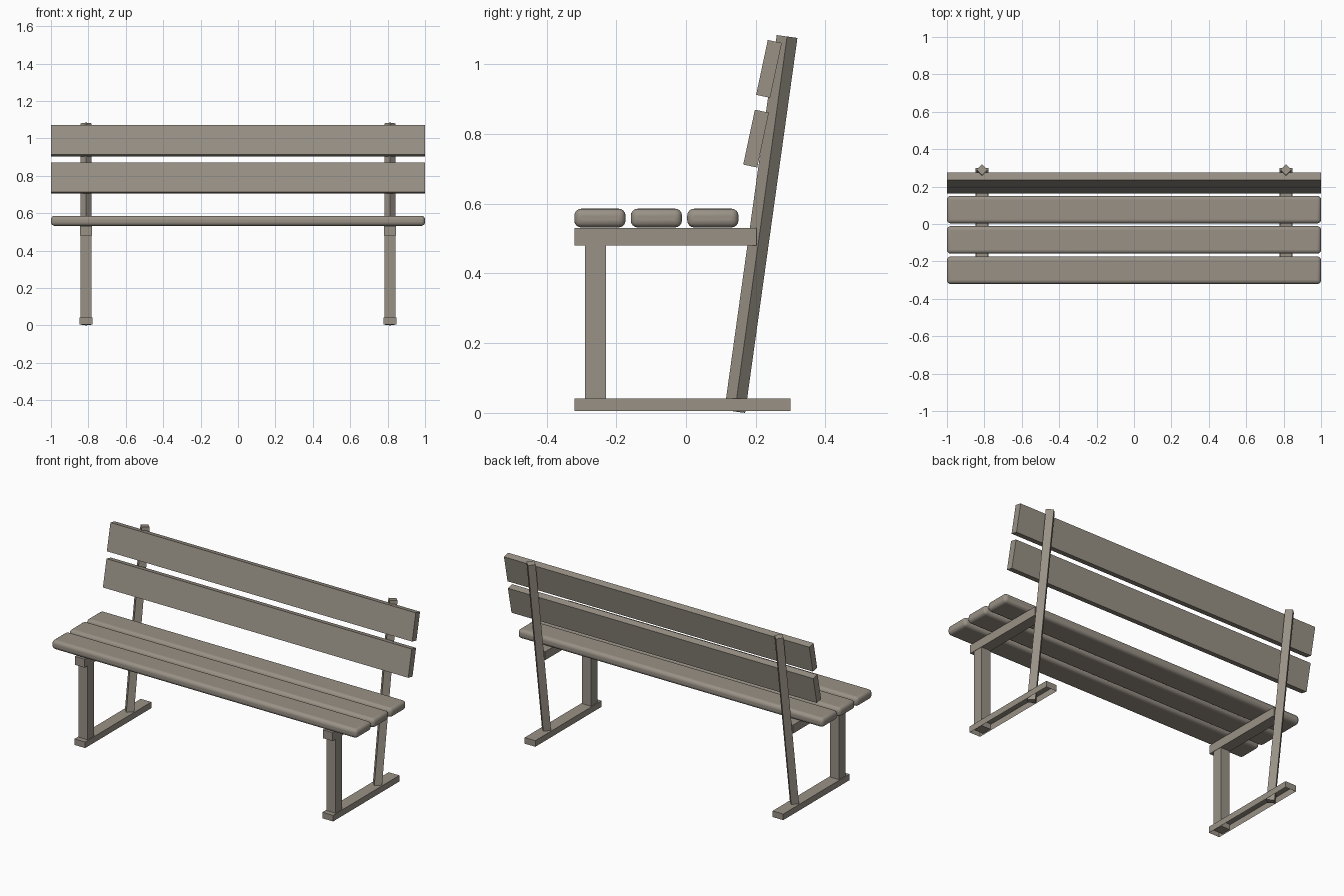
import bpy
import bmesh
import math
from mathutils import Matrix, Vector

cube = bpy.data.objects.get("Cube")
if cube:
    bpy.data.objects.remove(cube, do_unlink=True)

# One weathered wood colour for the whole bench
wood = bpy.data.materials.new("weathered_wood")
wood.use_nodes = True
colour = (0.32, 0.285, 0.24, 1)
wood.diffuse_color = colour
wood.node_tree.nodes["Principled BSDF"].inputs["Base Color"].default_value = colour


def finish(name, bm):
    mesh = bpy.data.meshes.new(name)
    bm.to_mesh(mesh)
    bm.free()
    mesh.materials.append(wood)
    obj = bpy.data.objects.new(name, mesh)
    bpy.context.collection.objects.link(obj)
    return obj


def box(name, centre, size, lean=0, open_bottom=False):
    bm = bmesh.new()
    bmesh.ops.create_cube(bm, size=1)
    if open_bottom:
        bm.faces.ensure_lookup_table()
        under = [f for f in bm.faces if f.normal.z < -0.5]
        bmesh.ops.delete(bm, geom=under, context="FACES_ONLY")
    bm.transform(Matrix.Diagonal((*size, 1)))
    obj = finish(name, bm)
    obj.location = centre
    obj.rotation_euler.x = -lean
    return obj


def span(name, x, width, y0, y1, z0, z1, **options):
    return box(name, (x, (y0 + y1) / 2, (z0 + z1) / 2), (width, y1 - y0, z1 - z0), **options)


def diamond_post(name, bottom, top, radius):
    bottom, top = Vector(bottom), Vector(top)
    axis = top - bottom
    bm = bmesh.new()
    bmesh.ops.create_cone(bm, cap_ends=True, segments=4, radius1=radius,
                          radius2=radius, depth=axis.length)
    obj = finish(name, bm)
    obj.location = (bottom + top) / 2
    obj.rotation_euler.x = -math.atan2(axis.y, axis.z)
    return obj


# Two side frames: hollow foot, front leg, seat rail, leaning post
for side, x in (("left", 0.812), ("right", -0.812)):
    span(f"{side}_foot", x, 0.07, -0.32, 0.30, 0.006, 0.042, open_bottom=True)
    span(f"{side}_front_leg", x, 0.06, -0.29, -0.23, 0.01, 0.481)
    span(f"{side}_seat_rail", x, 0.064, -0.32, 0.203, 0.481, 0.531)
    diamond_post(f"{side}_back_post", (x, 0.14, 0.004), (x, 0.29, 1.08), 0.03)

# Three rounded seat planks
for i, y in enumerate((-0.247, -0.085, 0.077)):
    plank = box(f"seat_plank_{i + 1}", (0, y, 0.559), (2, 0.147, 0.054))
    bevel = plank.modifiers.new("rounded_edges", "BEVEL")
    bevel.width = 0.02
    bevel.segments = 4
    bpy.ops.object.select_all(action="DESELECT")
    plank.select_set(True)
    bpy.context.view_layer.objects.active = plank
    bpy.ops.object.shade_smooth_by_angle(angle=math.radians(35))

# Two leaning backrest planks
for name, y, z in (("lower", 0.201, 0.787), ("upper", 0.238, 0.987)):
    box(f"{name}_back_plank", (0, y, z), (2, 0.041, 0.161), lean=math.radians(12))
